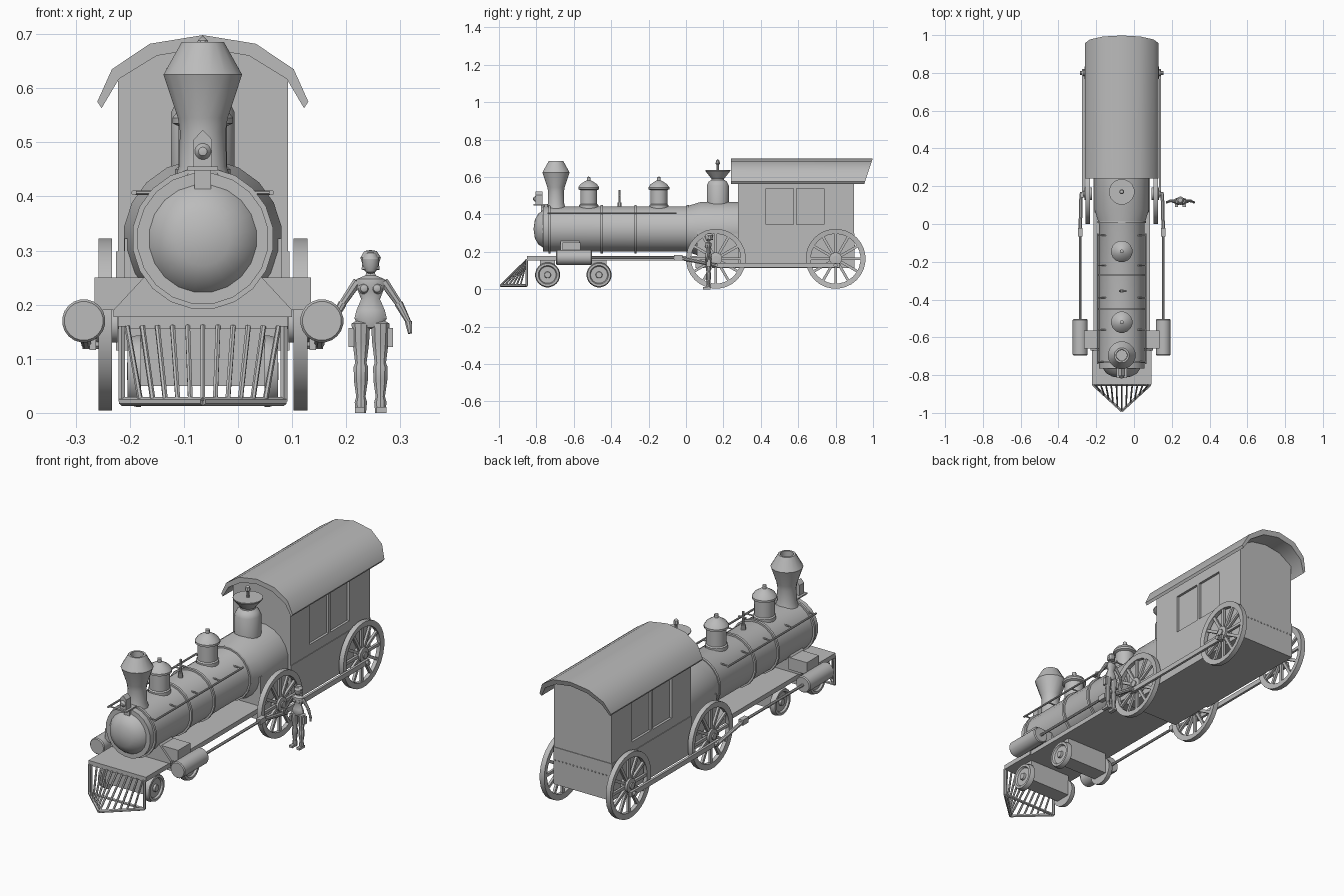
import bpy, bmesh, math
from mathutils import Vector, Matrix

if "Cube" in bpy.data.objects:
    bpy.data.objects.remove(bpy.data.objects["Cube"], do_unlink=True)

CX = -0.065          # centre line of the engine
BZ = 0.322           # boiler axis height
X, Y, Z = Vector((1, 0, 0)), Vector((0, 1, 0)), Vector((0, 0, 1))
made = []

grey = bpy.data.materials.new("plain_grey")
grey.use_nodes = True
grey.diffuse_color = (0.5, 0.5, 0.5, 1)
grey.node_tree.nodes["Principled BSDF"].inputs["Base Color"].default_value = (0.5, 0.5, 0.5, 1)


def finish(name, bm):
    bmesh.ops.remove_doubles(bm, verts=bm.verts, dist=1e-5)
    bmesh.ops.recalc_face_normals(bm, faces=bm.faces)
    me = bpy.data.meshes.new(name)
    bm.to_mesh(me)
    bm.free()
    me.materials.append(grey)
    ob = bpy.data.objects.new(name, me)
    bpy.context.collection.objects.link(ob)
    made.append(ob)
    return ob


def lathe(name, profile, base, axis=Z, segs=16, squash=1.0):
    """Spin (radius, distance) pairs around an axis starting at base."""
    bm = bmesh.new()
    rot = Vector(axis).to_track_quat('Z', 'Y')
    rings = []
    for r, t in profile:
        ring = []
        for i in range(segs):
            a = 2 * math.pi * (i + 0.5) / segs
            p = Vector((r * math.cos(a), squash * r * math.sin(a), t))
            ring.append(bm.verts.new(rot @ p + Vector(base)))
        rings.append(ring)
    for lo, hi in zip(rings, rings[1:]):
        for i in range(segs):
            j = (i + 1) % segs
            bm.faces.new((lo[i], lo[j], hi[j], hi[i]))
    return finish(name, bm)


def rod(name, a, b, r, r2=None, segs=8):
    a, b = Vector(a), Vector(b)
    n = (b - a).length
    return lathe(name, [(0, 0), (r, 0), (r2 or r, n), (0, n)], a, b - a, segs)


def box(name, lo, hi):
    bm = bmesh.new()
    lo, hi = Vector(lo), Vector(hi)
    m = Matrix.Translation((lo + hi) / 2) @ Matrix.Diagonal((*(hi - lo), 1))
    bmesh.ops.create_cube(bm, size=1, matrix=m)
    return finish(name, bm)


def prism(name, half, y0, y1, slant=0.0):
    """Extrude a mirrored (x, z) outline along y; slant leans the rear end."""
    pts = half + [(-x, z) for x, z in reversed(half) if x > 0]
    if half[0][0] == 0:
        pts = half + [(-x, z) for x, z in reversed(half[1:]) if x > 0]
    bm = bmesh.new()
    f = [bm.verts.new((CX + x, y0, z)) for x, z in pts]
    b = [bm.verts.new((CX + x, y1 + slant * (z - half[0][1]), z)) for x, z in pts]
    bm.faces.new(f)
    bm.faces.new(b)
    for i in range(len(pts)):
        j = (i + 1) % len(pts)
        bm.faces.new((f[i], f[j], b[j], b[i]))
    return finish(name, bm)


# Boiler with rounded nose and wide firebox end
lathe("boiler", [(0, -.815), (.05, -.808), (.083, -.79), (.1, -.765), (.122, -.765), (.122, 0),
                 (.147, .08), (.147, .28), (0, .28)], (CX, 0, BZ), Y, 20)
for y in (-.73, -.45, -.27, .01):
    lathe("boiler_band", [(.12, -.006), (.131, -.006), (.131, .006), (.12, .006)], (CX, y, BZ), Y, 20)
box("firebox", (CX - .145, .06, .17), (CX + .145, .28, BZ))

# Chimney, domes and valve on top of the boiler
lathe("chimney", [(.055, .425), (.045, .455), (.043, .52), (.047, .545), (.074, .625), (.04, .685),
                  (.03, .685), (.028, .6), (0, .6)], (CX, -.695, 0))
for y in (-.52, -.145):
    lathe("boiler_dome", [(.052, .42), (.052, .45), (.046, .455), (.046, .53), (.057, .535), (.057, .545),
                          (.045, .562), (.02, .578), (.01, .582), (.01, .598), (0, .603)], (CX, y, 0))
lathe("steam_dome", [(.06, .45), (.06, .555), (.05, .575), (.035, .585), (.035, .592), (.068, .632),
                     (.068, .637), (0, .637)], (CX, .17, 0))
lathe("steam_dome_spindle", [(.007, .63), (.007, .665), (.013, .672), (.01, .688), (0, .697)], (CX, .17, 0), segs=8)
rod("whistle_stem", (CX, -.355, .43), (CX, -.355, .53), .006)
rod("whistle_base", (CX, -.355, .43), (CX, -.355, .465), .012)
rod("whistle_arm", (CX - .015, -.355, .5), (CX + .025, -.355, .5), .005)

# Headlamp on its bracket
box("lamp_bracket", (CX - .028, -.815, .448), (CX + .028, -.74, .455))
box("lamp_bracket_post", (CX - .015, -.775, .40), (CX + .015, -.755, .45))
prism("lamp_body", [(.017, .455), (.017, .505), (0, .523)], -.805, -.768)
lathe("lamp_lens", [(0, -.012), (.008, -.01), (.015, 0), (.015, .01)], (CX, -.806, .483), Y)

# Underframe deck, rear base and cab
box("front_deck", (CX - .157, -.85, .155), (CX + .157, -.66, .178))
box("running_deck", (CX - .15, -.66, .155), (CX + .15, .1, .178))
box("rear_floor", (CX - .15, .05, .115), (CX + .15, .3, .178))
box("cab_base", (CX - .16, .277, .115), (CX + .16, .9, .298))
prism("cylinder_saddle", [(.165, .177), (.165, .19), (.1, .26)], -.67, -.57)
cab = prism("cab", [(.157, .29), (.157, .617), (.085, .663), (0, .677)], .277, .897)
for i in range(16):
    lathe("cab_rivet", [(.004, 0), (.0025, .003), (0, .003)], (CX - .15 + .02 * i, .9, .235), Y, 6)

# Recessed side windows
for s in (-1, 1):
    for y in (.428, .59):
        x = CX + s * .157
        cutter = box("window_cutter", (x - .012, y, .345), (x + .012, y + .148, .54))
        made.remove(cutter)
        cutter.hide_render = True
        mod = cab.modifiers.new("window", 'BOOLEAN')
        mod.object, mod.operation, mod.solver = cutter, 'DIFFERENCE', 'EXACT'
        bpy.context.view_layer.objects.active = cab
        bpy.ops.object.modifier_apply(modifier=mod.name)
        bpy.data.objects.remove(cutter, do_unlink=True)

# Curved roof sheet with leaning rear edge
outer = [(.195, .575), (.168, .635), (.098, .682), (0, .698)]
inner = [(0, .674), (.085, .66), (.155, .617), (.187, .563)]
roof = [(.187, .563)] + outer
prism("roof", inner + outer, .24, .99, .33)


def big_wheel(s, y, z=.163):
    """Spoked driving wheel with hub and crank pin."""
    c, ax = (CX + s * .168, y, z), X * s
    lathe("wheel_rim", [(.133, .003), (.16, 0), (.16, .025), (.133, .022), (.133, .003)], c, ax, 28)
    lathe("wheel_hub", [(0, -.01), (.034, -.01), (.034, .028), (.016, .03), (.016, .036), (0, .036)], c, ax)
    bm = bmesh.new()
    for i in range(12):
        a = i * math.pi / 6
        m = Matrix.Translation((CX + s * .18, y, z)) @ Matrix.Rotation(a, 4, 'X')
        m = m @ Matrix.Translation((0, 0, .083)) @ Matrix.Diagonal((.012, .014, .112, 1))
        bmesh.ops.create_cube(bm, size=1, matrix=m)
    finish("wheel_spokes", bm)
    rod("crank_pin", (CX + s * .18, y, .128), (CX + s * .222, y, .128), .011)


# Running gear, both sides
for s in (-1, 1):
    for y in (.16, .8):
        big_wheel(s, y)
    for y in (-.74, -.465):
        lathe("small_wheel", [(0, 0), (.067, 0), (.067, .008), (.062, .025), (.05, .025), (.045, .016),
                              (.018, .016), (.016, .026), (0, .026)], (CX + s * .114, y, .077), X * s, 20)
    sx = CX + s * .22
    lathe("steam_cylinder", [(0, -.695), (.036, -.695), (.04, -.69), (.04, -.508), (.036, -.503),
                             (0, -.503)], (sx, 0, .17), Y, 20)
    box("steam_chest", (sx - s * .12, -.66, .19), (sx - s * .02, -.565, .25))
    rod("piston_rod", (sx, -.51, .168), (sx, -.04, .168), .007)
    box("crosshead", (sx - .012, -.065, .155), (sx + .012, -.02, .182))
    rod("main_rod", (sx, -.04, .168), (sx - s * .005, .16, .128), .01)
    x = CX + s * .203
    box("coupling_rod", (x - .006, .14, .116), (x + .006, .82, .14))
    # Boiler handrail
    hx = CX + s * .127
    rod("handrail", (hx, -.74, .407), (hx, -.05, .407), .005)
    for y in (-.73, -.56, -.39, -.22, -.06):
        rod("handrail_post", (CX + s * .08, y, .407), (hx, y, .407), .004, segs=6)
for y in (-.74, -.465):
    box("truck_block", (CX - .115, y - .04, .05), (CX + .115, y + .04, .156))

# Slatted pilot at the front
tip = Vector((CX, -.99, .021))
for s in (-1, 1):
    corner = Vector((CX + s * .15, -.852, .021))
    rod("pilot_side_bar", corner, tip, .008, segs=6)
    rod("pilot_upright", corner, corner + Z * .14, .007, segs=6)
rod("pilot_rear_bar", (CX - .15, -.852, .021), (CX + .15, -.852, .021), .007, segs=6)
for i in range(-5, 6):
    u = i / 5
    foot = tip + Vector((u * .115, abs(u) * .105, 0))
    rod("pilot_slat", (CX + u * .14, -.85, .16), foot, .005, segs=6)

# Standing figure beside the front driving wheel
FX, FY = .245, .12
lathe("figure_torso", [(0, .155), (.022, .158), (.031, .175), (.027, .19), (.018, .21), (.024, .225),
                       (.029, .238), (.027, .247), (.01, .254), (.007, .262), (.007, .27)], (FX, FY, 0), Z, 12, .6)
lathe("figure_head", [(0, .256), (.009, .26), (.015, .272), (.016, .284), (.01, .295), (0, .298)], (FX, FY - .003, 0), segs=12)
lathe("figure_hair", [(0, .26), (.018, .265), (.016, .275), (.02, .287), (.012, .299), (0, .301)], (FX, FY + .006, 0), segs=10)
for s in (-1, 1):
    lathe("figure_chest", [(0, -.01), (.007, -.007), (.011, 0)], (FX + s * .012, FY - .01, .23), Y, 10)
    lathe("figure_leg", [(.01, .0), (.012, .02), (.009, .03), (.0135, .06), (.014, .085), (.011, .092),
                         (.016, .13), (.018, .165), (0, .175)], (FX + s * .018, FY, 0), Z, 10)
    box("figure_boot", (FX + s * .02 - .009, FY - .03, 0), (FX + s * .02 + .009, FY + .011, .011))
    box("figure_holster", (FX + s * .036 - .005, FY - .01, .122), (FX + s * .036 + .005, FY + .01, .157))
    elbow = (FX + s * .052, FY + .003, .202)
    wrist = (FX + s * .07, FY - .004, .168)
    rod("figure_upper_arm", (FX + s * .024, FY, .243), elbow, .009, .007)
    rod("figure_forearm", elbow, wrist, .008, .005)
    rod("figure_hand", wrist, (FX + s * .073, FY - .008, .147), .007, .004)

# Smooth rounded surfaces, keep real edges crisp
bpy.ops.object.select_all(action='DESELECT')
for ob in made:
    ob.select_set(True)
bpy.context.view_layer.objects.active = cab
bpy.ops.object.shade_smooth_by_angle(angle=math.radians(32))
